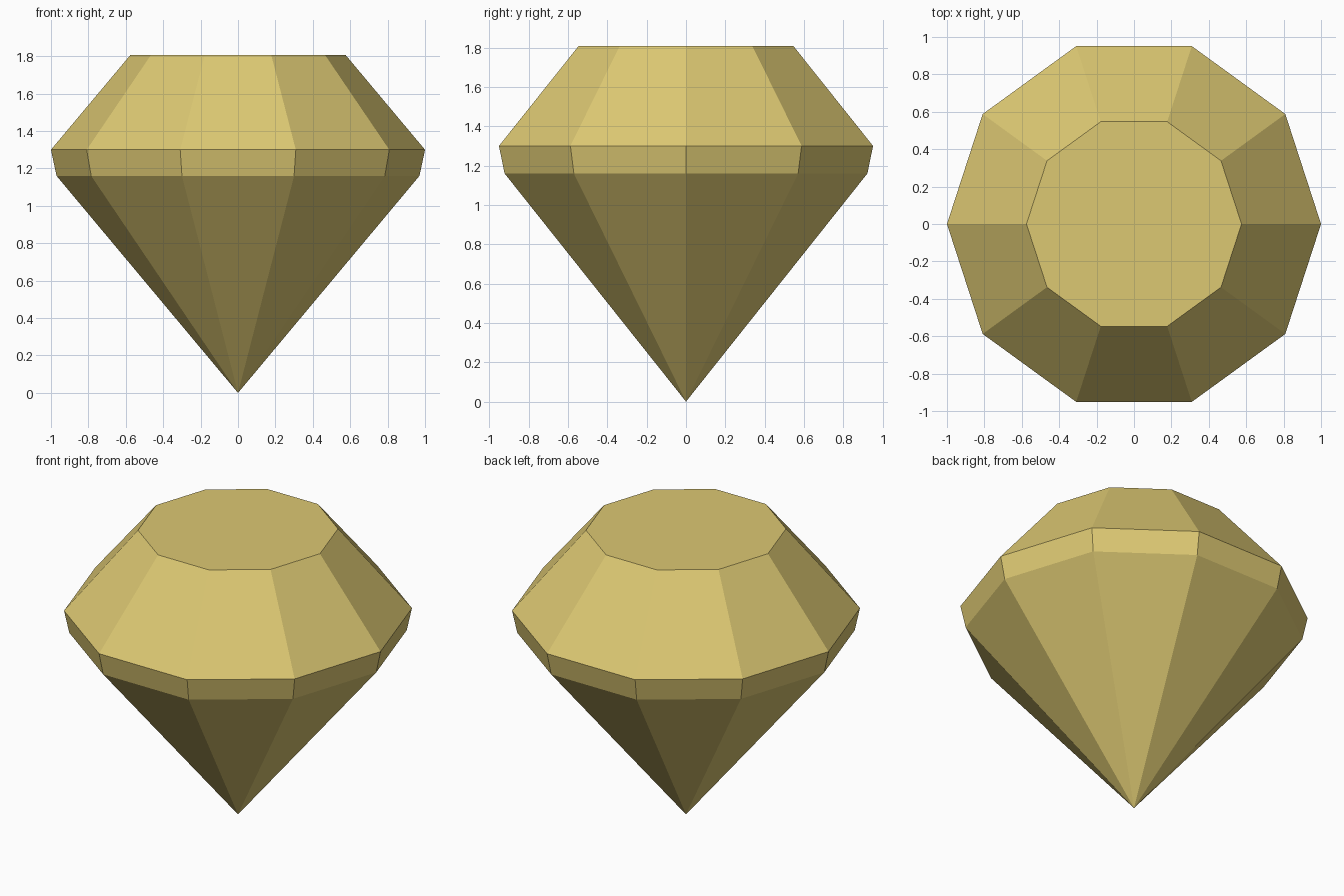
import bpy
import bmesh
from math import cos, sin, tau

if "Cube" in bpy.data.objects:
    bpy.data.objects.remove(bpy.data.objects["Cube"], do_unlink=True)

SIDES = 10

# Pale gold colour
gold = bpy.data.materials.new("pale_gold")
gold.use_nodes = True
colour = (0.72, 0.58, 0.17, 1.0)
gold.diffuse_color = colour
gold.node_tree.nodes["Principled BSDF"].inputs["Base Color"].default_value = colour


def ring(bm, radius, z):
    return [bm.verts.new((radius * cos(tau * i / SIDES), radius * sin(tau * i / SIDES), z))
            for i in range(SIDES)]


bm = bmesh.new()

# Rings of the cut gem: lower girdle, upper girdle, flat table
rings = [ring(bm, r, z) for r, z in ((0.97, 1.16), (1.0, 1.30), (0.575, 1.807))]
tip = bm.verts.new((0, 0, 0))

# Pointed pavilion, girdle band and sloping crown facets
for i in range(SIDES):
    j = (i + 1) % SIDES
    bm.faces.new((tip, rings[0][j], rings[0][i]))
    for low, high in zip(rings, rings[1:]):
        bm.faces.new((low[i], low[j], high[j], high[i]))

# Flat table on top
bm.faces.new(rings[-1])
bmesh.ops.recalc_face_normals(bm, faces=bm.faces)

mesh = bpy.data.meshes.new("gem")
bm.to_mesh(mesh)
bm.free()
mesh.materials.append(gold)
gem = bpy.data.objects.new("gem", mesh)
bpy.context.collection.objects.link(gem)
